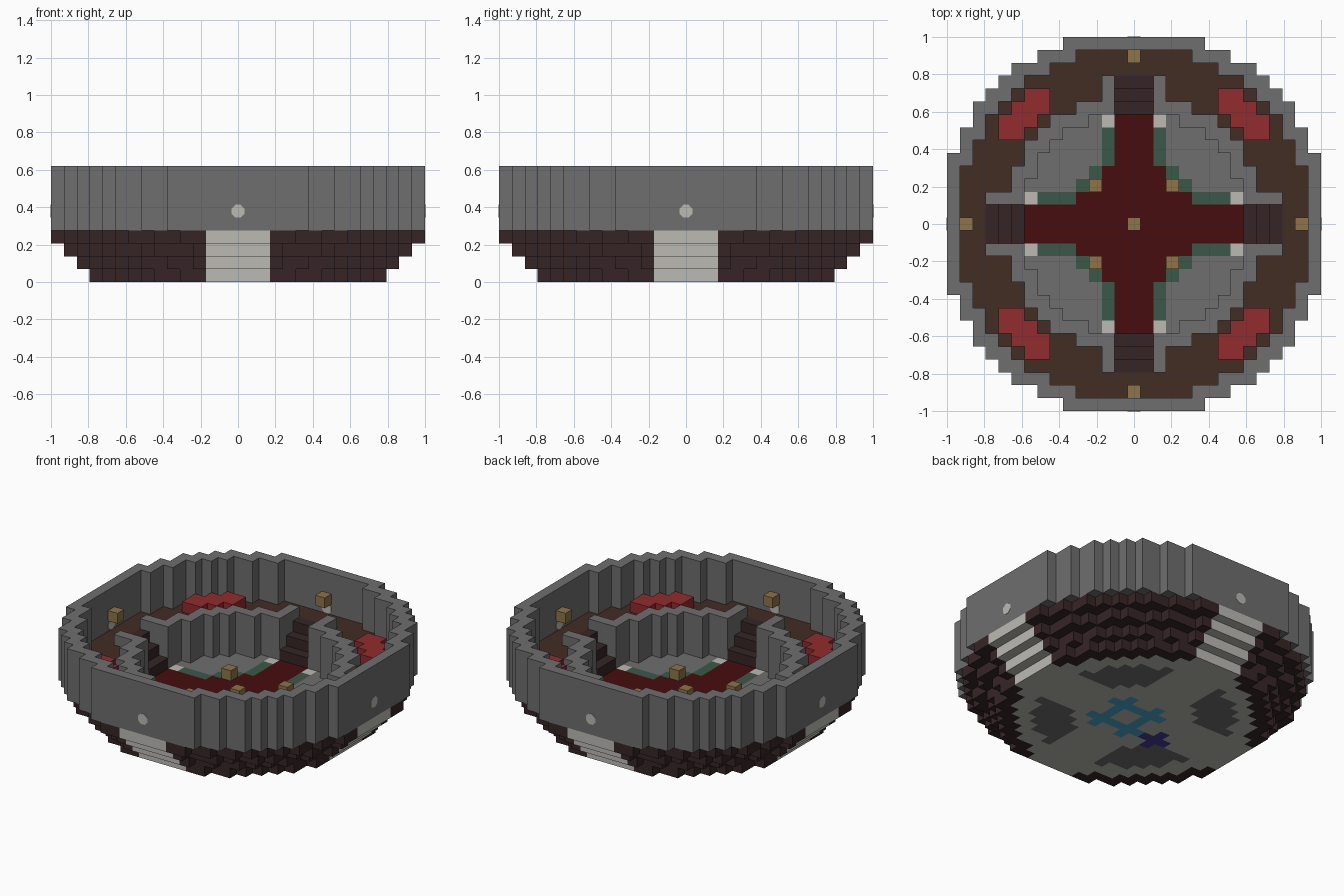
import bpy, bmesh, math
from mathutils import Matrix

if "Cube" in bpy.data.objects:
    bpy.data.objects.remove(bpy.data.objects["Cube"])

U = 2 / 29      # block size
N = 14          # blocks from the centre to the rim


# Materials
def material(name, hex_code):
    srgb = [int(hex_code[k:k + 2], 16) / 255 for k in (0, 2, 4)]
    colour = [((c + 0.055) / 1.055) ** 2.4 for c in srgb] + [1]
    m = bpy.data.materials.new(name)
    m.use_nodes = True
    m.diffuse_color = colour
    node = m.node_tree.nodes["Principled BSDF"]
    node.inputs["Base Color"].default_value = colour
    node.inputs["Roughness"].default_value = 0.9
    return m


STONE = material("stone grey", "6e6e6e")
BRICK = material("dark brick", "362526")
WOOD = material("brown wood", "422d23")
CARPET = material("dark red carpet", "470d0e")
RED = material("red cushion", "912c2d")
GREEN = material("muted green", "3b5849")
WHITE = material("pale stone", "bbbab4")
GOLD = material("lamp gold", "8e7448")
TEAL = material("sky blue", "47a8cc")
NAVY = material("indigo", "443b96")


def add_object(name, bm, mats):
    bmesh.ops.recalc_face_normals(bm, faces=bm.faces)
    mesh = bpy.data.meshes.new(name)
    bm.to_mesh(mesh)
    bm.free()
    for m in mats:
        mesh.materials.append(m)
    obj = bpy.data.objects.new(name, mesh)
    bpy.context.collection.objects.link(obj)
    return obj


def blocks(name, inside, z0, z1, paint):
    """Extrude every grid cell that passes the rule; paint is a material or a rule."""
    rule = paint if callable(paint) else (lambda i, j: paint)
    span = range(-N, N + 1)
    cells = {(i, j) for i in span for j in span if inside(i, j)}
    bm, verts, mats = bmesh.new(), {}, []

    def vert(x, y, z):
        key = (x, y, z)
        if key not in verts:
            verts[key] = bm.verts.new(((x - 0.5) * U, (y - 0.5) * U, z * U))
        return verts[key]

    for i, j in sorted(cells):
        m = rule(i, j)
        if m not in mats:
            mats.append(m)
        corners = [(i, j), (i + 1, j), (i + 1, j + 1), (i, j + 1)]
        outward = [(i, j - 1), (i + 1, j), (i, j + 1), (i - 1, j)]
        faces = [[vert(x, y, z1) for x, y in corners],
                 [vert(x, y, z0) for x, y in reversed(corners)]]
        for k, neighbour in enumerate(outward):
            if neighbour not in cells:
                a, b = corners[k], corners[(k + 1) % 4]
                faces.append([vert(*a, z0), vert(*b, z0), vert(*b, z1), vert(*a, z1)])
        for f in faces:
            bm.faces.new(f).material_index = mats.index(m)
    return add_object(name, bm, mats)


def r2(i, j):
    return i * i + j * j


def near(i, j):
    return min(abs(i), abs(j))


def far(i, j):
    return max(abs(i), abs(j))


def quadrant(i, j):
    return near(i, j) >= 3 and far(i, j) + near(i, j) > 7 and r2(i, j) <= 76


# Underside slab with quadrant panels and a coloured inlay
def underside(i, j):
    if quadrant(i, j):
        return STONE
    if -2 <= i <= 3 and -3 <= j <= 2 and (i in (-1, 2) or j in (-2, 1)):
        return TEAL
    if -5 <= i <= -3 and -4 <= j <= -1 and (i == -4 or j == -2):
        return NAVY
    return WHITE


blocks("base_slab", lambda i, j: r2(i, j) <= 110, 0, 1, underside)


# Inner floor with carpet cross, green trim and pale corner tiles
def floor_paint(i, j):
    a, b = near(i, j), far(i, j)
    if a <= 1 or (a == 2 and b <= 4):
        return CARPET
    if a == 2 and b == 8:
        return WHITE
    if a == 2 and b <= 7 or a == 3 and b <= 4:
        return GREEN
    return STONE


blocks("inner_floor", lambda i, j: r2(i, j) <= 110, 1, 2, floor_paint)

# Stepped bowl: brick tiers with pale panels on the four sides
for k, limit in enumerate((138, 156, 182, 213)):
    blocks(f"brick_tier_{k + 1}",
           lambda i, j: 110 < r2(i, j) <= limit and near(i, j) > 2, k, k + 1, BRICK)
    blocks(f"pale_panel_{k + 1}",
           lambda i, j: r2(i, j) <= limit and near(i, j) <= 2
           and far(i, j) > (11 if k > 1 else 10), k, k + 1, WHITE)

# Raised walkway and outer wall
blocks("walkway",
       lambda i, j: 104 < r2(i, j) <= 190 and not (near(i, j) <= 2 and far(i, j) <= 11),
       4, 5, WOOD)
blocks("outer_wall", lambda i, j: 190 < r2(i, j) <= 228, 4, 9, STONE)

# Inner ring wall with stair flanks
blocks("inner_wall",
       lambda i, j: (76 < r2(i, j) <= 104 and near(i, j) >= 2)
       or (near(i, j) == 2 and 9 <= far(i, j) <= 11), 2, 6, STONE)

# Four staircases, one step per row
for n in range(3):
    blocks(f"stair_step_{n + 1}",
           lambda i, j: near(i, j) <= 1 and far(i, j) == 9 + n, 2, 3 + n, BRICK)

# Corner seats on the walkway
blocks("corner_seats",
       lambda i, j: near(i, j) >= 7 and far(i, j) <= 10 and 126 <= r2(i, j) <= 170,
       5, 6, RED)

# Lamps
blocks("floor_lamps", lambda i, j: abs(i) == abs(j) and abs(i) in (0, 3), 2, 3, GOLD)
blocks("wall_lamps", lambda i, j: near(i, j) == 0 and far(i, j) == 13, 6, 7, GOLD)

# Round pale studs through the outer wall
for k, side in enumerate(("left", "back", "right", "front")):
    bm = bmesh.new()
    bmesh.ops.create_cone(bm, cap_ends=True, segments=8, radius1=0.54 * U,
                          radius2=0.54 * U, depth=U + 0.004)
    bm.transform(Matrix.Rotation(k * math.pi / 2, 4, "Z")
                 @ Matrix.Translation((N * U, 0, 5.5 * U))
                 @ Matrix.Rotation(math.pi / 2, 4, "Y")
                 @ Matrix.Rotation(math.pi / 8, 4, "Z"))
    bm.transform(Matrix.Scale(1, 4))
    add_object(f"wall_stud_{side}", bm, [WHITE])
